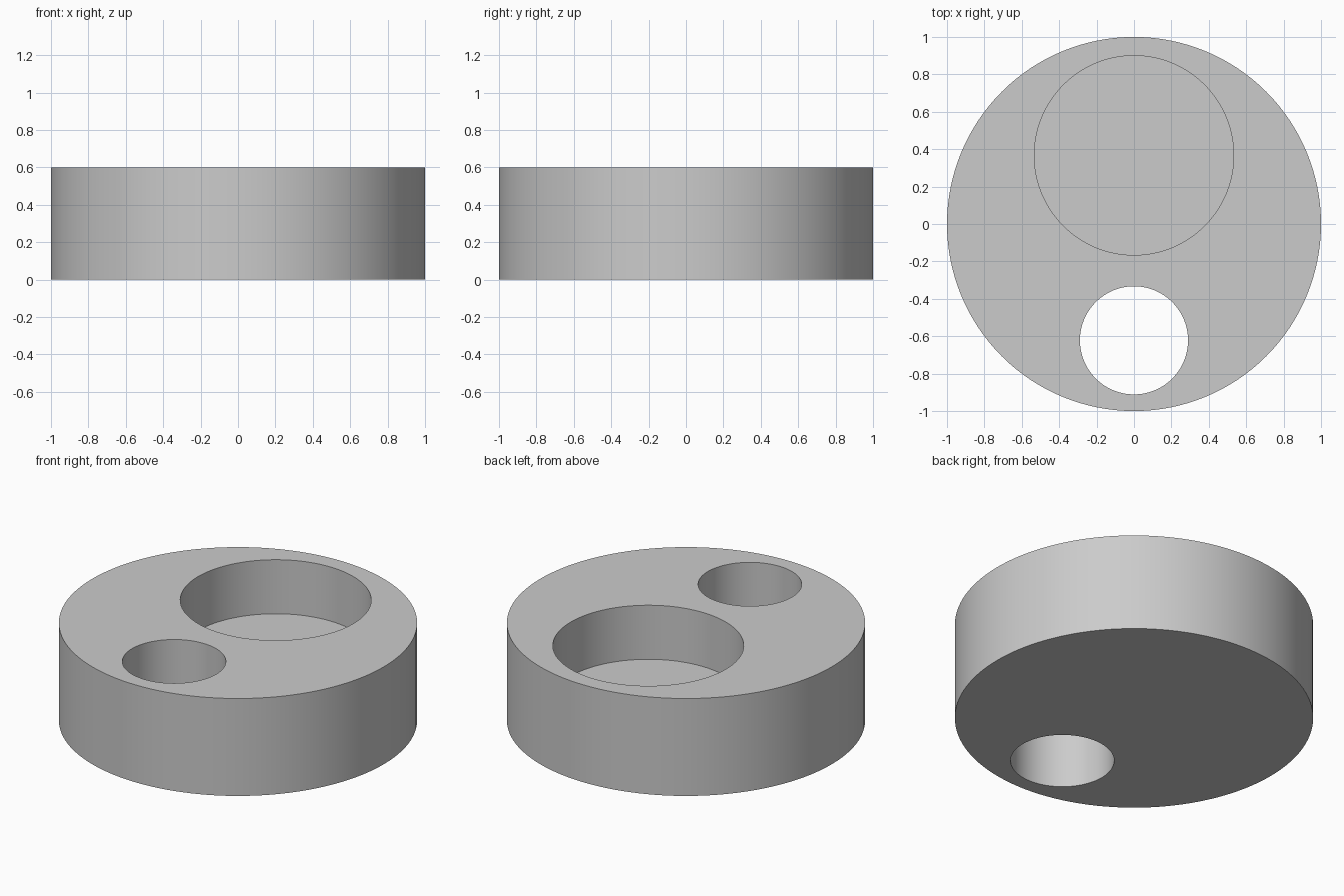
import bpy
import math

cube = bpy.data.objects.get("Cube")
if cube:
    bpy.data.objects.remove(cube, do_unlink=True)

HEIGHT = 0.6
POCKET_FLOOR = 0.267

# Single grey material
grey = bpy.data.materials.new("plain_grey")
grey.use_nodes = True
colour = (0.6, 0.6, 0.6, 1.0)
grey.diffuse_color = colour
for node in grey.node_tree.nodes:
    if node.type == "BSDF_PRINCIPLED":
        node.inputs["Base Color"].default_value = colour


def cylinder(name, radius, y, bottom, top):
    """Upright cylinder between two heights."""
    bpy.ops.mesh.primitive_cylinder_add(
        vertices=128, radius=radius, depth=top - bottom,
        location=(0, y, (bottom + top) / 2))
    obj = bpy.context.object
    obj.name = name
    obj.data.materials.append(grey)
    return obj


# Round body
body = cylinder("disc_body", 1.0, 0, 0, HEIGHT)

# Blind pocket at the back and through hole at the front
cutters = [
    cylinder("pocket_cutter", 0.533, 0.367, POCKET_FLOOR, HEIGHT + 0.2),
    cylinder("through_hole_cutter", 0.289, -0.622, -0.2, HEIGHT + 0.2),
]

bpy.ops.object.select_all(action="DESELECT")
body.select_set(True)
bpy.context.view_layer.objects.active = body
for cutter in cutters:
    cutter.hide_render = True
    mod = body.modifiers.new(cutter.name, "BOOLEAN")
    mod.operation = "DIFFERENCE"
    mod.solver = "EXACT"
    mod.object = cutter
    bpy.ops.object.modifier_apply(modifier=mod.name)
    bpy.data.objects.remove(cutter, do_unlink=True)

# Smooth walls with crisp rims
bpy.ops.object.shade_smooth_by_angle(angle=math.radians(30))
